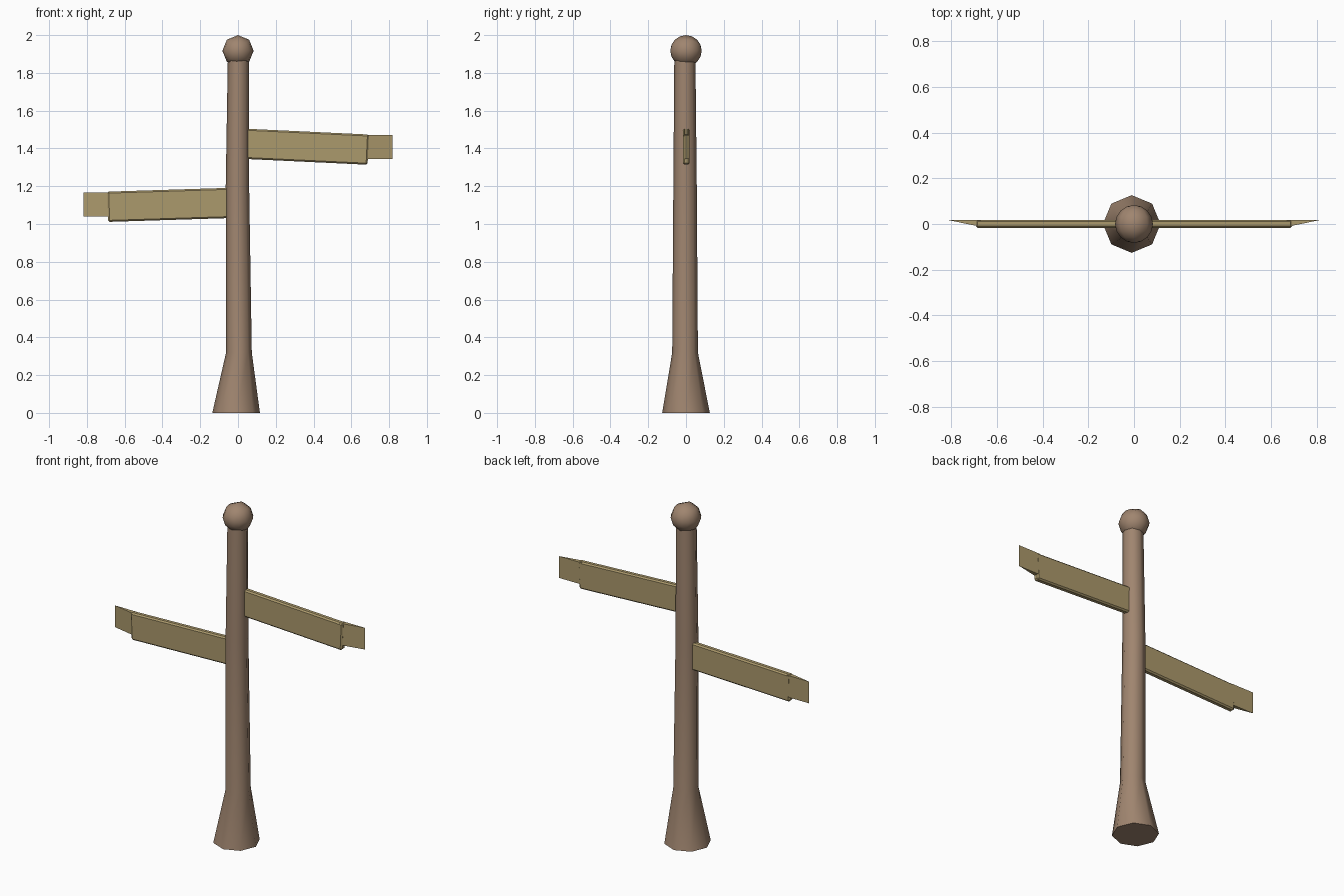
import bpy, bmesh, math
from mathutils import Matrix, Vector

if "Cube" in bpy.data.objects:
    bpy.data.objects.remove(bpy.data.objects["Cube"])


def material(name, color):
    m = bpy.data.materials.new(name)
    m.diffuse_color = (*color, 1)
    m.use_nodes = True
    m.node_tree.nodes["Principled BSDF"].inputs["Base Color"].default_value = m.diffuse_color
    return m


POST = material("post_wood", (0.35, 0.235, 0.16))
BOARD = material("board_wood", (0.41, 0.32, 0.15))


def finish(name, bm, mat, angle=None):
    bmesh.ops.recalc_face_normals(bm, faces=bm.faces)
    me = bpy.data.meshes.new(name)
    bm.to_mesh(me)
    bm.free()
    me.materials.append(mat)
    ob = bpy.data.objects.new(name, me)
    bpy.context.collection.objects.link(ob)
    if angle:
        bpy.ops.object.select_all(action='DESELECT')
        bpy.context.view_layer.objects.active = ob
        ob.select_set(True)
        bpy.ops.object.shade_smooth_by_angle(angle=math.radians(angle))
    return ob


# Post: slightly crooked eight-sided rings with a flared foot (x, y, z, radius)
bm = bmesh.new()
rings = []
for x, y, z, r in [(-0.01, 0, 0, 0.126), (0.005, -0.005, 0.32, 0.068),
                   (-0.003, -0.005, 1.2, 0.062), (0.002, -0.006, 1.87, 0.056)]:
    rings.append([bm.verts.new((x + r * math.cos(i * math.pi / 4),
                                y + r * math.sin(i * math.pi / 4), z)) for i in range(8)])
for a, b in zip(rings, rings[1:]):
    for i in range(8):
        j = (i + 1) % 8
        bm.faces.new((a[i], a[j], b[j], b[i]))
bm.faces.new(rings[0])
bm.faces.new(rings[-1])
finish("post", bm, POST, 50)

# Ball finial, poles facing front and back
bm = bmesh.new()
bmesh.ops.create_uvsphere(bm, u_segments=8, v_segments=8, radius=0.083,
                          matrix=Matrix.Translation((0, 0, 1.917)) @ Matrix.Rotation(math.pi / 2, 4, 'X'))
finish("ball_finial", bm, POST, 50)


def sign(name, side, z, tilt, tip_z):
    # Bevelled plank running from inside the post to its tilted end
    bm = bmesh.new()
    bmesh.ops.create_cube(bm, size=1)
    bmesh.ops.scale(bm, vec=(0.69, 0.035, 0.16), verts=bm.verts)
    bmesh.ops.bevel(bm, geom=bm.edges[:], offset=0.008, segments=1, affect='EDGES')
    bmesh.ops.rotate(bm, cent=(0, 0, 0), verts=bm.verts,
                     matrix=Matrix.Rotation(side * math.radians(tilt), 3, 'Y'))
    bmesh.ops.translate(bm, vec=(side * 0.345, 0.001, z), verts=bm.verts)
    finish(name + "_plank", bm, BOARD)
    # Thin wedge tip tapering to the back edge
    bm = bmesh.new()
    low, high = [[bm.verts.new((side * x, y, tip_z + dz)) for x, y in
                  [(0.67, -0.012), (0.67, 0.018), (0.817, 0.018)]] for dz in (-0.064, 0.064)]
    bm.faces.new(low)
    bm.faces.new(high)
    for i in range(3):
        j = (i + 1) % 3
        bm.faces.new((low[i], low[j], high[j], high[i]))
    finish(name + "_tip", bm, BOARD)


sign("upper_sign", 1, 1.41, 2.7, 1.408)
sign("lower_sign", -1, 1.102, 1.8, 1.104)
